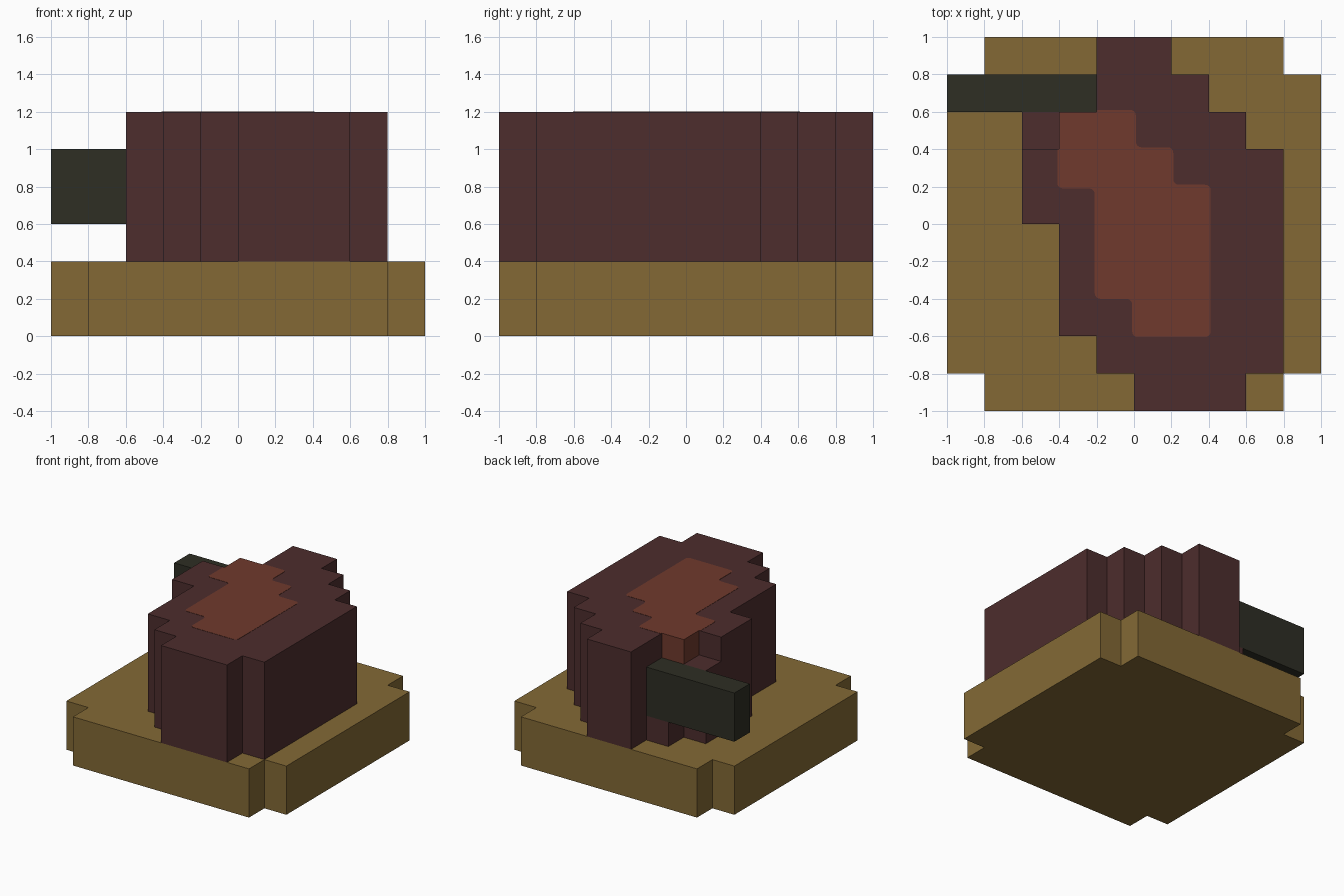
import bpy, bmesh

cube = bpy.data.objects.get("Cube")
if cube:
    bpy.data.objects.remove(cube, do_unlink=True)


def material(name, rgb):
    """Flat material from 0-255 screen colour, stored as linear values."""
    lin = []
    for c in rgb:
        c /= 255
        lin.append(c / 12.92 if c <= 0.04045 else ((c + 0.055) / 1.055) ** 2.4)
    m = bpy.data.materials.new(name)
    m.use_nodes = True
    m.diffuse_color = (*lin, 1)
    m.node_tree.nodes["Principled BSDF"].inputs["Base Color"].default_value = (*lin, 1)
    return m


OCHRE = material("ochre", (131, 105, 53))
MAROON = material("maroon", (77, 45, 45))
RUST = material("rust", (112, 58, 45))
DARK = material("dark_olive", (46, 46, 36))


def prism(name, outline, z0, z1, mats, paint=None, rounded=None, radius=0.03):
    """Extrude a flat outline from z0 to z1; optionally round upright edges
    and give faces the second material where paint(centre) is true."""
    bm = bmesh.new()
    face = bm.faces.new([bm.verts.new((x, y, z0)) for x, y in outline])
    top = bmesh.ops.extrude_face_region(bm, geom=[face])["geom"]
    bmesh.ops.translate(bm, vec=(0, 0, z1 - z0),
                        verts=[v for v in top if isinstance(v, bmesh.types.BMVert)])
    if rounded:
        edges = [e for e in bm.edges
                 if abs(e.verts[0].co.z - e.verts[1].co.z) > 1e-5
                 and rounded(e.verts[0].co)]
        bmesh.ops.bevel(bm, geom=edges, offset=radius, segments=4,
                        profile=0.5, affect='EDGES')
    bmesh.ops.recalc_face_normals(bm, faces=bm.faces[:])
    if paint:
        for f in bm.faces:
            f.material_index = int(paint(f.calc_center_median()))
    me = bpy.data.meshes.new(name)
    bm.to_mesh(me)
    bm.free()
    for m in mats:
        me.materials.append(m)
    ob = bpy.data.objects.new(name, me)
    bpy.context.collection.objects.link(ob)
    return ob


def box(name, x0, x1, y0, y1, z0, z1, mat):
    return prism(name, [(x0, y0), (x1, y0), (x1, y1), (x0, y1)], z0, z1, [mat])


# Base slab with notched corners
quarter = [(1, 0.8), (0.8, 0.8), (0.8, 1)]
base = []
for sx, sy in ((1, 1), (-1, 1), (-1, -1), (1, -1)):
    pts = [(x * sx, y * sy) for x, y in quarter]
    base += pts if sx * sy > 0 else pts[::-1]
prism("base", base, 0, 0.4, [OCHRE])

# Stepped body; the two walls facing the notch are rust
body = [(0, -1), (0.6, -1), (0.6, -0.8), (0.8, -0.8), (0.8, 0.4), (0.6, 0.4),
        (0.6, 0.6), (0.4, 0.6), (0.4, 0.8), (0.2, 0.8), (0.2, 1), (-0.2, 1),
        (-0.2, 0.6), (-0.4, 0.6), (-0.4, 0.4), (-0.6, 0.4), (-0.6, 0),
        (-0.4, 0), (-0.4, -0.6), (-0.2, -0.6), (-0.2, -0.8), (0, -0.8)]
prism("body", body, 0.4, 1.2, [MAROON, RUST],
      paint=lambda c: c.x < -0.25 and c.y > 0.45)

# Low step in the notch and the support beneath the bar
box("notch_step", -0.6, -0.4, 0.4, 0.6, 0.4, 1.0, MAROON)
box("bar_support", -0.4, -0.2, 0.6, 0.8, 0.4, 0.6, MAROON)

# Bar sticking out at the back
box("bar", -1, -0.2, 0.6, 0.8, 0.6, 1.0, DARK)

# Rust patch on the top, with softened corners
patch = [(-0.4, 0.6), (-0.4, 0.4), (-0.41, 0.4), (-0.41, 0.19), (-0.21, 0.19),
         (-0.21, -0.4), (-0.01, -0.4), (-0.01, -0.605), (0.41, -0.605),
         (0.41, 0.21), (0.21, 0.21), (0.21, 0.41), (0.01, 0.41), (0.01, 0.61),
         (-0.2, 0.61), (-0.2, 0.6)]
prism("top_patch", patch, 1.199, 1.202, [RUST],
      rounded=lambda c: not (c.x < -0.15 and c.y > 0.3))
